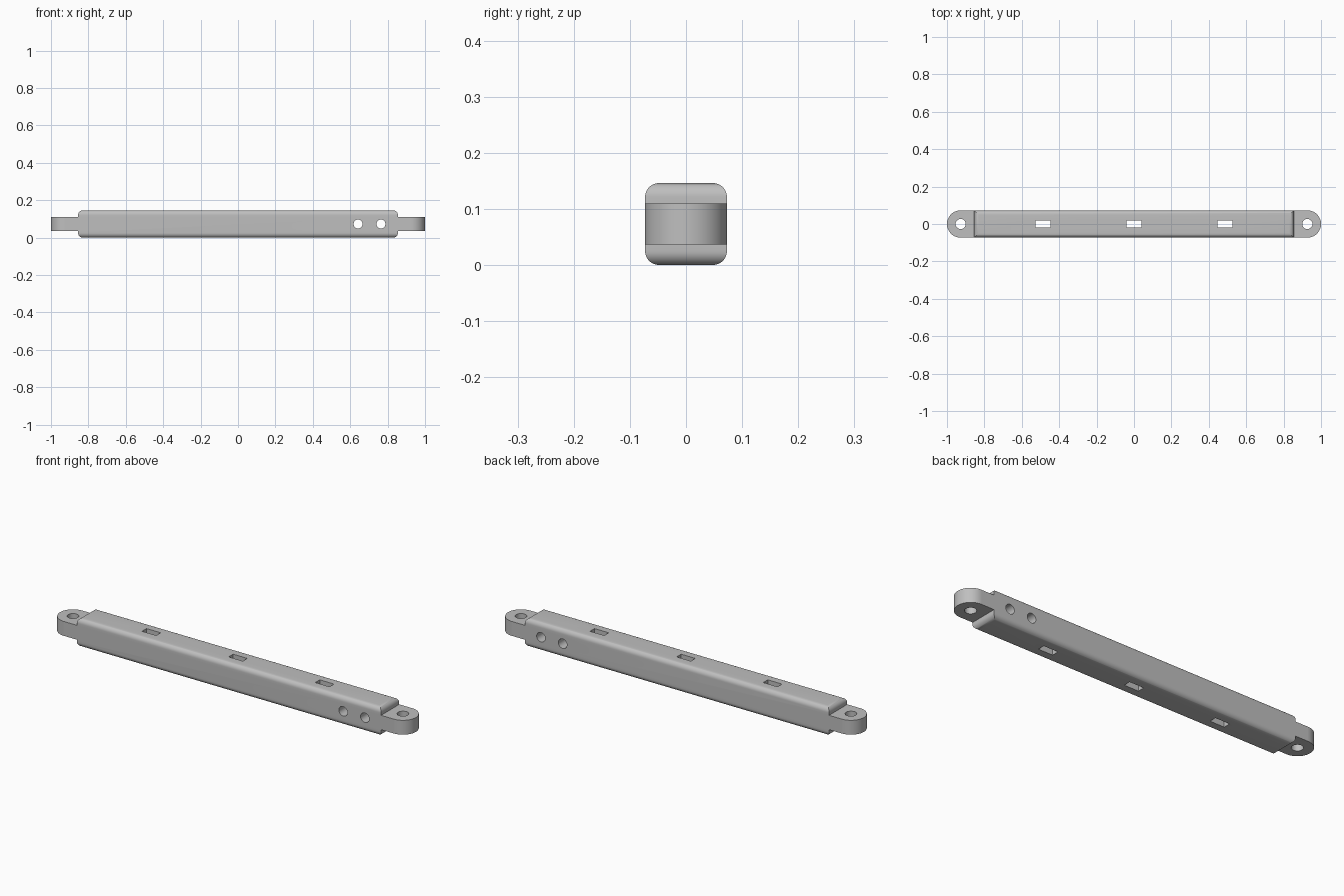
import bpy
import bmesh
from math import radians

if "Cube" in bpy.data.objects:
    bpy.data.objects.remove(bpy.data.objects["Cube"], do_unlink=True)

HALF = 0.073            # half of the bar's square section
BODY_END = 0.855        # half length of the thick body
EYE_X = 1 - HALF        # centre of the end lug rounding

grey = bpy.data.materials.new("plain grey")
grey.use_nodes = True
colour = (0.52, 0.52, 0.52, 1)
grey.diffuse_color = colour
grey.node_tree.nodes["Principled BSDF"].inputs["Base Color"].default_value = colour


def box(name, centre, size):
    bpy.ops.mesh.primitive_cube_add(size=1, location=centre)
    ob = bpy.context.object
    ob.name = name
    ob.scale = size
    bpy.ops.object.transform_apply(location=True, rotation=True, scale=True)
    return ob


def cylinder(name, centre, radius, depth, tilt=0, sides=48):
    bpy.ops.mesh.primitive_cylinder_add(vertices=sides, radius=radius, depth=depth,
                                        location=centre, rotation=(tilt, 0, 0))
    ob = bpy.context.object
    ob.name = name
    bpy.ops.object.transform_apply(location=True, rotation=True, scale=True)
    return ob


def combine(target, tool, operation):
    mod = target.modifiers.new(operation.lower(), 'BOOLEAN')
    mod.operation = operation
    mod.solver = 'EXACT'
    mod.object = tool
    bpy.context.view_layer.objects.active = target
    bpy.ops.object.modifier_apply(modifier=mod.name)
    bpy.data.objects.remove(tool, do_unlink=True)


# Thick body, rounded along its top and bottom rims only
bar = box("connecting_bar", (0, 0, HALF), (2 * BODY_END, 2 * HALF, 2 * HALF))
bm = bmesh.new()
bm.from_mesh(bar.data)
rims = [e for e in bm.edges if abs(e.verts[0].co.z - e.verts[1].co.z) < 0.01]
bmesh.ops.bevel(bm, geom=rims, offset=0.025, segments=8, profile=0.5, affect='EDGES')
bm.to_mesh(bar.data)
bm.free()

# Flat rounded lug at each end, with a vertical pin hole
for side in (-1, 1):
    lug = cylinder("lug", (side * EYE_X, 0, HALF), HALF, HALF, sides=64)
    neck = box("neck", (side * (EYE_X - 0.1), 0, HALF), (0.2, 2 * HALF, HALF))
    combine(lug, neck, 'UNION')
    combine(bar, lug, 'UNION')
    combine(bar, cylinder("pin_hole", (side * EYE_X, 0, HALF), 0.027, 0.3), 'DIFFERENCE')

# Rectangular slots from top to bottom
for x in (-0.487, 0, 0.487):
    combine(bar, box("slot", (x, 0, HALF), (0.08, 0.036, 0.3)), 'DIFFERENCE')

# Round cross holes from front to back
for x in (0.642, 0.764):
    combine(bar, cylinder("cross_hole", (x, 0, HALF), 0.024, 0.3, radians(90)), 'DIFFERENCE')

bar.data.materials.clear()
bar.data.materials.append(grey)
bpy.ops.object.select_all(action='DESELECT')
bar.select_set(True)
bpy.context.view_layer.objects.active = bar
bpy.ops.object.shade_smooth_by_angle(angle=radians(30))
